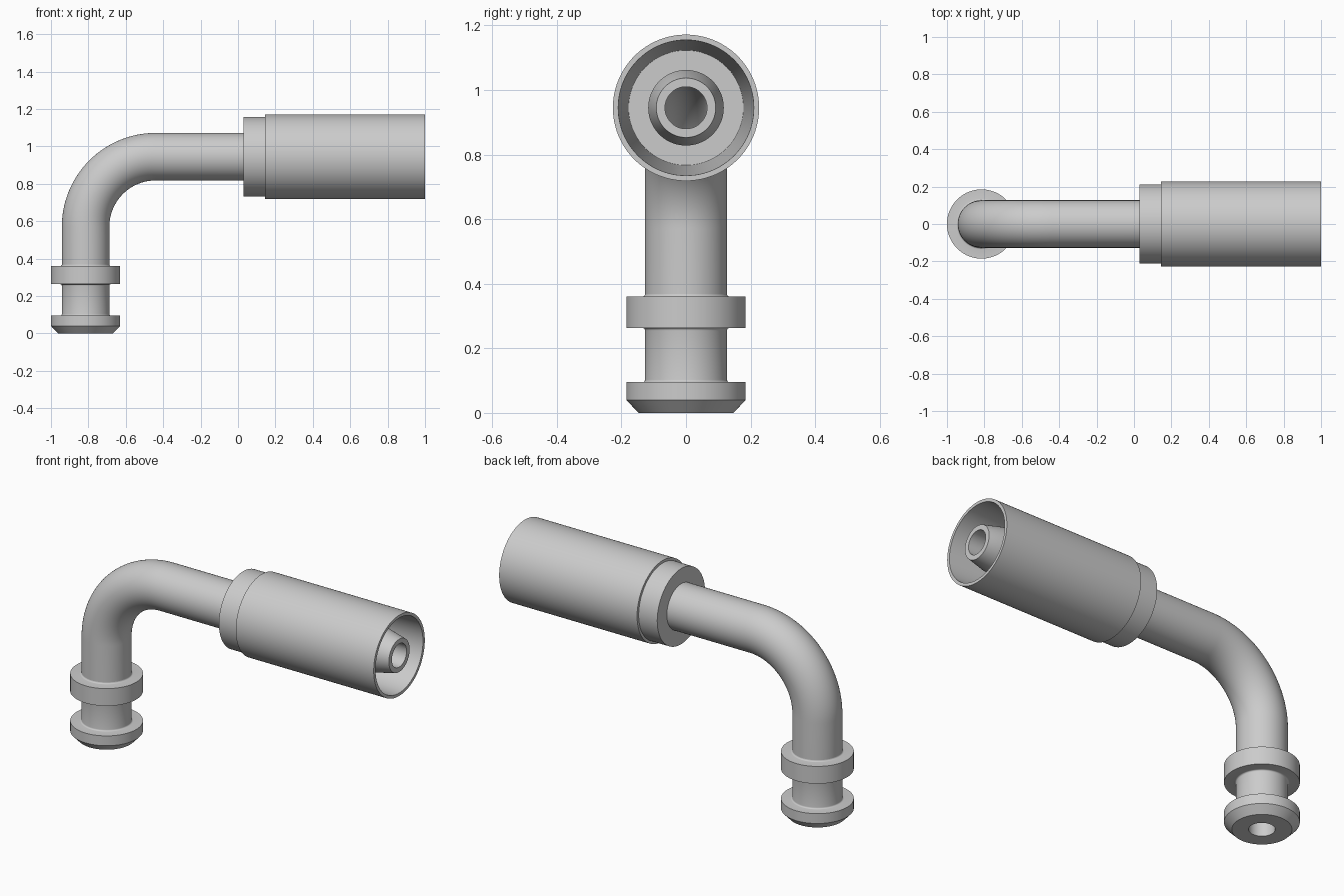
import bpy, bmesh
from math import sin, cos, pi
from mathutils import Vector

if "Cube" in bpy.data.objects:
    bpy.data.objects.remove(bpy.data.objects["Cube"])

SIDES = 96
R = 0.375                      # bend radius of the centre line
BX, BZ = -0.44, 0.57           # bend centre
ARC = R * pi / 2


def along(x):
    """Path distance of a point on the horizontal leg."""
    return BZ + ARC + x - BX


def frame(s):
    """Centre and in-plane normal of the elbow path at distance s."""
    a = min(max((s - BZ) / R, 0), pi / 2)
    c = Vector((BX - R * cos(a), 0, BZ + R * sin(a)))
    c += Vector((sin(a), 0, cos(a))) * (s - BZ - a * R)
    return c, Vector((cos(a), 0, -sin(a)))


def sweep(name, profile):
    """Skin rings given as (path distance, radius)."""
    bm = bmesh.new()
    rings = []
    for s, r in profile:
        c, n = frame(s)
        rings.append([bm.verts.new(c + n * (r * cos(2 * pi * k / SIDES))
                      + Vector((0, r * sin(2 * pi * k / SIDES), 0)))
                      for k in range(SIDES)])
    for a, b in zip(rings, rings[1:]):
        for k in range(SIDES):
            j = (k + 1) % SIDES
            bm.faces.new((a[k], a[j], b[j], b[k]))
    mesh = bpy.data.meshes.new(name)
    bm.to_mesh(mesh)
    bm.free()
    ob = bpy.data.objects.new(name, mesh)
    bpy.context.collection.objects.link(ob)
    bpy.ops.object.select_all(action='DESELECT')
    ob.select_set(True)
    bpy.context.view_layer.objects.active = ob
    bpy.ops.object.shade_smooth_by_angle(angle=0.5)
    return ob


PIPE, FLANGE, BORE, F = 0.127, 0.185, 0.065, 0.008


def fillet(z, d):
    """Small fillet between the pipe and a flange face at z."""
    pts = [(z + d * F * (1 - cos(t * pi / 8)), PIPE + F * (1 - sin(t * pi / 8)))
           for t in range(5)]
    return pts if d > 0 else pts[::-1]


bend = [BZ + ARC * i / 32 for i in range(33)]

# Plug end with chamfered tip, groove and upper flange
sweep("plug_end", [(0, BORE), (0, 0.147), (0.04, FLANGE), (0.095, FLANGE)]
      + fillet(0.095, 1) + fillet(0.263, -1)
      + [(0.263, FLANGE), (0.36, FLANGE)] + fillet(0.36, 1))

# Bent pipe
sweep("bent_pipe", [(0.36 + F, PIPE)] + [(s, PIPE) for s in bend]
      + [(along(0.03), PIPE)])

# Collar, crimp sleeve, tapered socket and central nipple
sweep("crimp_sleeve", [(along(x), r) for x, r in (
    (0.03, PIPE), (0.03, 0.212), (0.145, 0.212), (0.145, 0.2265),
    (1.0, 0.2265), (1.0, 0.21), (0.2, 0.178), (0.2, 0.117),
    (0.89, 0.117), (1.0, 0.092), (1.0, BORE))])

# Through bore, swept backwards so its faces point inward
sweep("bore", [(along(1.0), BORE)] + [(s, BORE) for s in reversed(bend)]
      + [(0, BORE)])
